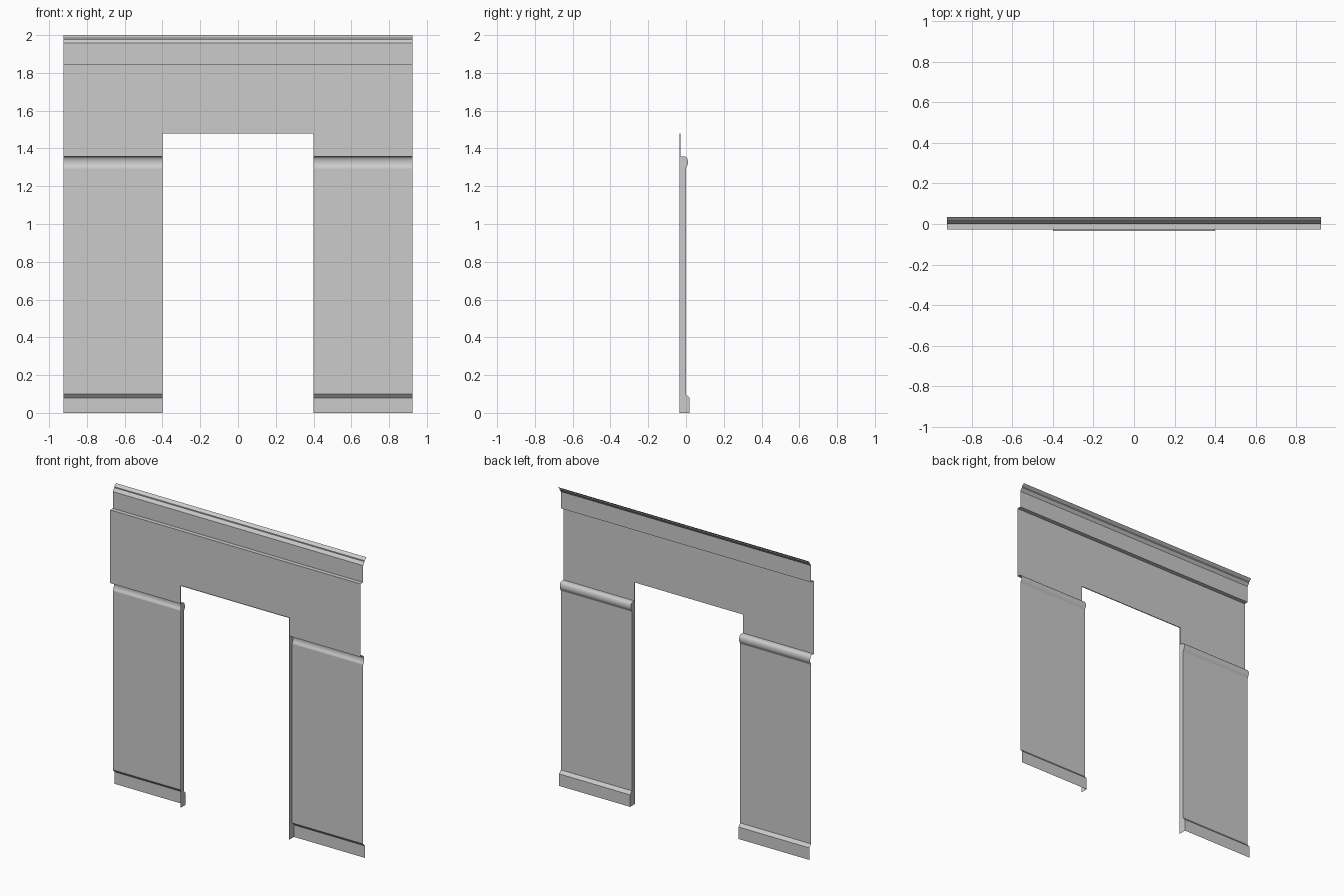
import bpy, math

cube = bpy.data.objects.get("Cube")
if cube:
    bpy.data.objects.remove(cube)

# Main dimensions
W, D = 0.924, 0.40            # half width of wall, half width of doorway
WALL, BACK, PANEL = -0.028, -0.034, 0.0
RAIL_TOP, LINTEL, BAND = 1.357, 1.48, 1.845

grey = bpy.data.materials.new("plaster grey")
grey.use_nodes = True
colour = (0.6, 0.6, 0.6, 1)
grey.diffuse_color = colour
grey.node_tree.nodes["Principled BSDF"].inputs["Base Color"].default_value = colour


def build(name, verts, faces, smooth=False):
    mesh = bpy.data.meshes.new(name)
    mesh.from_pydata(verts, [], faces)
    mesh.materials.append(grey)
    obj = bpy.data.objects.new(name, mesh)
    bpy.context.collection.objects.link(obj)
    if smooth:
        bpy.ops.object.select_all(action='DESELECT')
        obj.select_set(True)
        bpy.context.view_layer.objects.active = obj
        bpy.ops.object.shade_smooth_by_angle(angle=math.radians(40))
    return obj


def sweep(name, profile, x0, x1, smooth=False):
    """Run a (y, z) profile along x as an open sheet facing +y."""
    verts = [(x, y, z) for y, z in profile for x in (x0, x1)]
    faces = [(2 * i, 2 * i + 2, 2 * i + 3, 2 * i + 1) for i in range(len(profile) - 1)]
    return build(name, verts, faces, smooth)


# Profiles, bottom to top
skirting = [(0.018, 0), (0.018, 0.08), (PANEL, 0.1)]
panel = [(PANEL, 0.1), (PANEL, 1.295)]
rail = [(PANEL, 1.295)]
for i in range(9):            # rounded nose of the rail
    a = math.radians(-60 + 150 * i / 8)
    rail.append((-0.006 + 0.017 * math.cos(a), 1.328 + 0.029 * math.sin(a)))
rail.append((WALL, RAIL_TOP))
crown = [(WALL, BAND), (PANEL, BAND), (PANEL, 1.957), (0.015, 1.977),
         (0.015, 1.984), (0.034, 2.0)]

# Both sides of the doorway
for side, s in (("left", 1), ("right", -1)):
    x0, x1 = sorted((s * D, s * W))
    sweep(side + "_skirting", skirting, x0, x1)
    sweep(side + "_panel", panel, x0, x1)
    sweep(side + "_rail", rail, x0, x1, True)
    sweep(side + "_upper_wall", [(WALL, RAIL_TOP), (WALL, LINTEL)], x0, x1)
    # Jamb closes the end of the mouldings towards the opening
    outline = skirting + panel[1:] + rail[1:] + [(WALL, LINTEL), (BACK, LINTEL), (BACK, 0)]
    loop = list(range(len(outline)))
    build(side + "_jamb", [(s * D, y, z) for y, z in outline],
          [loop[::-1] if s > 0 else loop])

# Wall over the doorway, its underside and the crown moulding
sweep("wall_over_door", [(WALL, LINTEL), (WALL, BAND)], -W, W)
sweep("door_soffit", [(BACK, LINTEL), (WALL, LINTEL)], -D, D)
sweep("crown_moulding", crown, -W, W)
